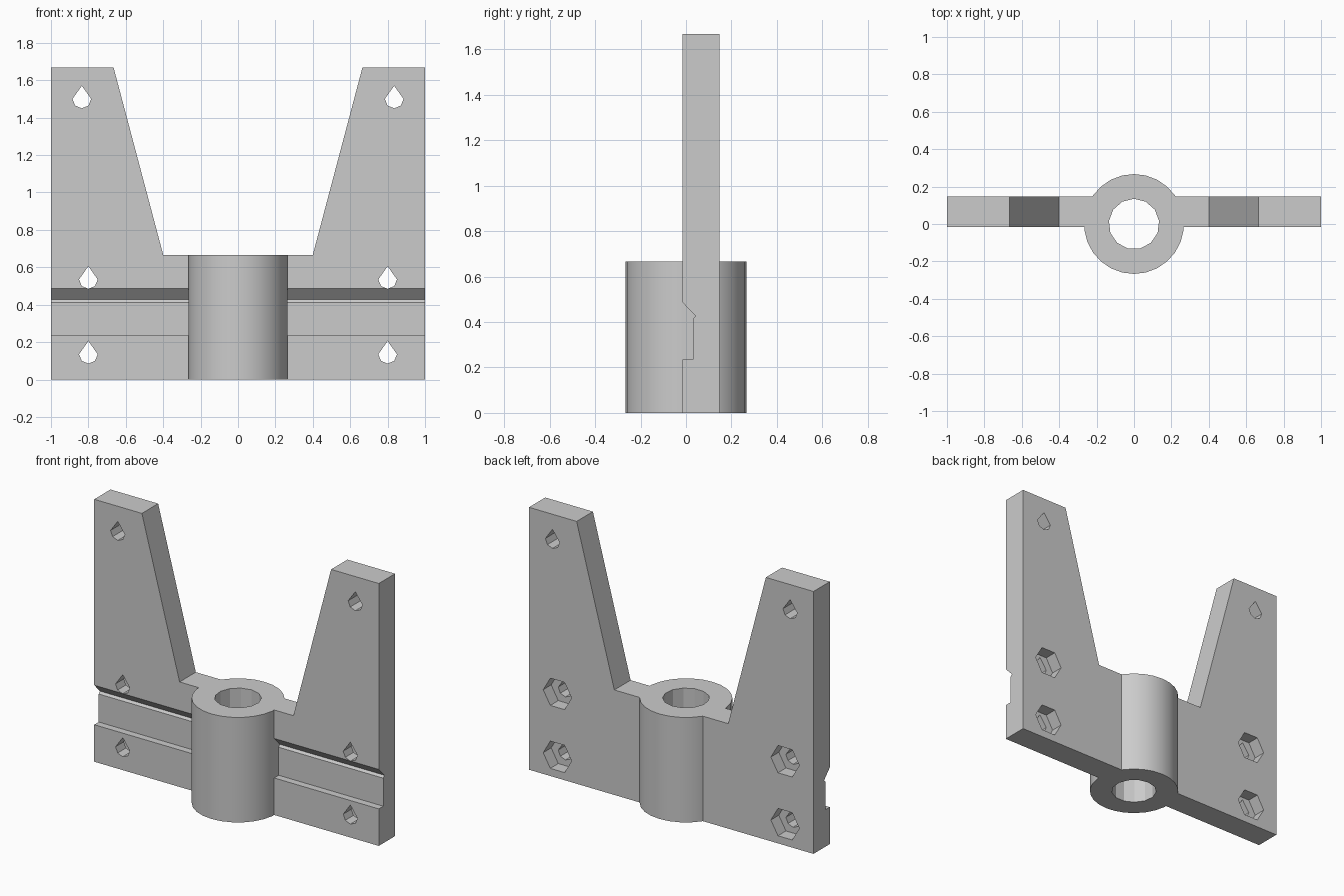
import bpy
import bmesh
from math import cos, sin, pi, radians
from mathutils import Vector

cube = bpy.data.objects.get("Cube")
if cube:
    bpy.data.objects.remove(cube, do_unlink=True)

FRONT, BACK = -0.015, 0.148      # plate faces along y
HUB_TOP, TOP = 0.667, 1.667

grey = bpy.data.materials.new("grey_plastic")
grey.use_nodes = True
grey.diffuse_color = (0.6, 0.6, 0.6, 1)
grey.node_tree.nodes["Principled BSDF"].inputs["Base Color"].default_value = (0.6, 0.6, 0.6, 1)


def prism(name, profile, axis, start, end):
    """Extrude a 2D profile along an axis; the profile lies in the other two."""
    place = {"x": lambda a, b, t: (t, a, b),
             "y": lambda a, b, t: (a, t, b),
             "z": lambda a, b, t: (a, b, t)}[axis]
    step = Vector(place(0, 0, end - start))
    bm = bmesh.new()
    face = bm.faces.new([bm.verts.new(place(a, b, start)) for a, b in profile])
    extruded = bmesh.ops.extrude_face_region(bm, geom=[face])["geom"]
    bmesh.ops.translate(bm, vec=step,
                        verts=[g for g in extruded if isinstance(g, bmesh.types.BMVert)])
    # close the starting end if the extrusion removed it
    open_edges = [e for e in bm.edges if e.is_boundary]
    if open_edges:
        bmesh.ops.holes_fill(bm, edges=open_edges)
    bmesh.ops.recalc_face_normals(bm, faces=bm.faces)
    mesh = bpy.data.meshes.new(name)
    bm.to_mesh(mesh)
    bm.free()
    mesh.materials.append(grey)
    obj = bpy.data.objects.new(name, mesh)
    bpy.context.collection.objects.link(obj)
    return obj


def ring(radius, sides, turn=0.0, cx=0.0, cy=0.0):
    return [(cx + radius * cos(turn + 2 * pi * i / sides),
             cy + radius * sin(turn + 2 * pi * i / sides)) for i in range(sides)]


def teardrop(radius, cx, cz):
    """Round hole with a pointed roof."""
    points = [(cx + radius * cos(pi * i / 4), cz + radius * sin(pi * i / 4))
              for i in range(-4, 1)]
    return points + [(cx, cz + radius * 2 ** 0.5)]


def combine(target, other, operation):
    bpy.context.view_layer.objects.active = target
    mod = target.modifiers.new(operation.lower(), "BOOLEAN")
    mod.operation = operation
    mod.solver = "EXACT"
    mod.object = other
    bpy.ops.object.modifier_apply(modifier=mod.name)
    bpy.data.objects.remove(other, do_unlink=True)


# Plate with two tapering arms
half = [(1, 0), (1, TOP), (0.665, TOP), (0.4, HUB_TOP)]
bracket = prism("mounting_bracket", half + [(-x, z) for x, z in reversed(half)],
                "y", FRONT, BACK)

# Stepped groove with an undercut upper edge, across the front
groove = [(-0.1, 0.235), (0.03, 0.235), (0.03, 0.413), (0.042, 0.427),
          (FRONT, 0.486), (-0.1, 0.573)]
combine(bracket, prism("groove_cutter", groove, "x", -1.1, 1.1), "DIFFERENCE")

# Central hub and its bore
combine(bracket, prism("hub", ring(0.267, 26, pi / 2), "z", 0, HUB_TOP), "UNION")
combine(bracket, prism("bore_cutter", ring(0.135, 13, pi / 2), "z", -0.1, 0.8), "DIFFERENCE")

# Screw holes, with hexagonal nut pockets behind the lower four
for side in (-1, 1):
    for x, z, has_nut in ((0.8, 0.135, True), (0.8, 0.535, True), (0.835, 1.5, False)):
        hole = prism("hole_cutter", teardrop(0.05, side * x, z), "y", -0.2, 0.3)
        combine(bracket, hole, "DIFFERENCE")
        if has_nut:
            nut = prism("nut_cutter", ring(0.1, 6, 0, side * x, z), "y", BACK - 0.08, 0.3)
            combine(bracket, nut, "DIFFERENCE")

# Smooth hub wall, crisp edges elsewhere
bpy.ops.object.select_all(action="DESELECT")
bracket.select_set(True)
bpy.context.view_layer.objects.active = bracket
bpy.ops.object.shade_smooth_by_angle(angle=radians(20))
